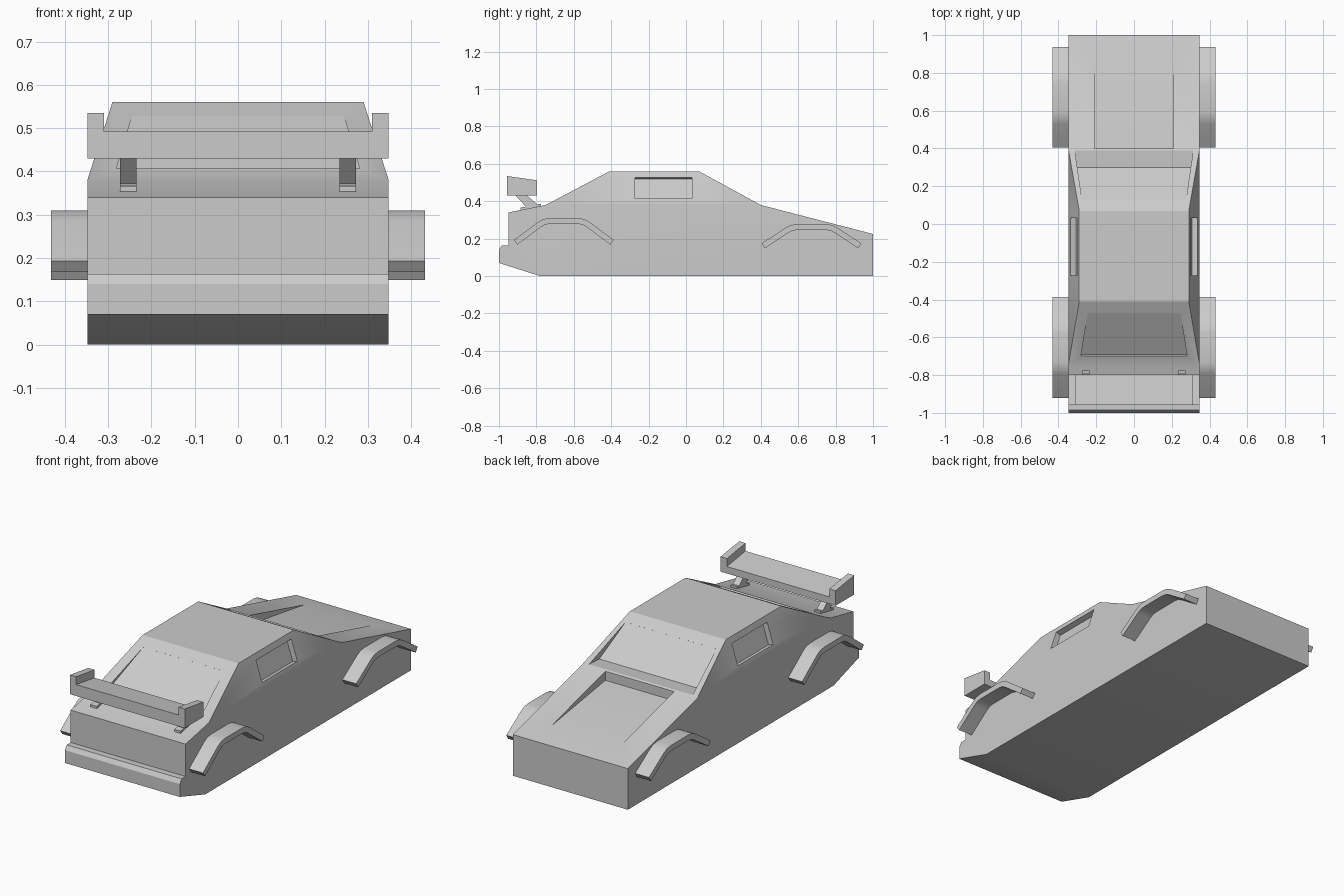
import bpy
import bmesh
import math
from mathutils import Matrix, Vector

if "Cube" in bpy.data.objects:
    bpy.data.objects.remove(bpy.data.objects["Cube"])

grey = bpy.data.materials.new("plain_grey")
grey.use_nodes = True
grey.diffuse_color = (0.6, 0.6, 0.6, 1)
grey.node_tree.nodes["Principled BSDF"].inputs["Base Color"].default_value = grey.diffuse_color


def finish(name, bm):
    bmesh.ops.recalc_face_normals(bm, faces=bm.faces)
    mesh = bpy.data.meshes.new(name)
    bm.to_mesh(mesh)
    bm.free()
    mesh.materials.append(grey)
    ob = bpy.data.objects.new(name, mesh)
    bpy.context.collection.objects.link(ob)
    return ob


def prism(name, profile, span, crease=None):
    """Side profile of (y, z) points; span(z) gives the two x limits."""
    bm = bmesh.new()
    sides = [[bm.verts.new((span(z)[i], y, z)) for y, z in profile] for i in (0, 1)]
    a, b = sides
    for i in range(len(profile)):
        j = (i + 1) % len(profile)
        bm.faces.new((a[i], a[j], b[j], b[i]))
    for side in sides:
        if crease is None:
            bm.faces.new(side)
        else:
            bm.faces.new([v for v in side if v.co.z >= crease - 1e-5])
            bm.faces.new([v for v in side if v.co.z <= crease + 1e-5])
    return finish(name, bm)


def even(half):
    return lambda z: (-half, half)


def select(ob):
    bpy.ops.object.select_all(action="DESELECT")
    ob.select_set(True)
    bpy.context.view_layer.objects.active = ob


def smooth(ob, degrees=25):
    select(ob)
    bpy.ops.object.shade_smooth_by_angle(angle=math.radians(degrees))


def carve(ob, cutter):
    cutter.hide_render = True
    mod = ob.modifiers.new("recess", "BOOLEAN")
    mod.operation = "DIFFERENCE"
    mod.solver = "EXACT"
    mod.object = cutter
    select(ob)
    bpy.ops.object.modifier_apply(modifier=mod.name)
    bpy.data.objects.remove(cutter)


# Body: wedge profile, straight sides leaning inward above the shoulder
SHOULDER, HALF, LEAN = 0.38, 0.348, 0.322


def body_span(z):
    half = HALF - LEAN * max(0, z - SHOULDER)
    return -half, half


body = prism("body", [
    (-0.78, 0), (-1, 0.07), (-1, 0.14), (-0.985, 0.163), (-0.95, 0.163),
    (-0.95, 0.34), (-0.75, SHOULDER), (-0.41, 0.56), (0.07, 0.56),
    (0.4, SHOULDER), (1, 0.225), (1, 0)], body_span, SHOULDER)

# Sloping recesses: long panel, and the two sloped windows
carve(body, prism("panel_recess", [
    (0.4, 0.45), (0.4, 0.33), (0.87, 0.2586), (0.9, 0.4)], even(0.208)))


def window_span(z):
    half = 0.315 - 0.27 * (z - SHOULDER)
    return -half, half


def slim_span(z):
    half = 0.28 - 0.3 * (z - 0.41)
    return -half, half


carve(body, prism("wide_window_recess", [
    (0.13, 0.527), (0.3, 0.38), (0.39, 0.3855), (0.43, 0.46), (0.17, 0.6)], window_span))
carve(body, prism("slim_window_recess", [
    (-0.47, 0.528), (-0.69, 0.385), (-0.7, 0.4065), (-0.73, 0.47), (-0.5, 0.59)], slim_span))

# Side window recesses, square to the leaning sides
for s in (-1, 1):
    bm = bmesh.new()
    mid = 0.471
    place = (Matrix.Translation((s * (HALF - LEAN * (mid - SHOULDER)), -0.12, mid))
             @ Matrix.Rotation(-s * math.atan(LEAN), 4, "Y")
             @ Matrix.Diagonal((0.06, 0.305, 0.118, 1)))
    bmesh.ops.create_cube(bm, size=1, matrix=place)
    carve(body, finish("side_window_recess", bm))
smooth(body)


# Wheel arch strips: a thick band following a flattened arch
def arch_profile(y0, y1, low, top, thick=0.031):
    rise = top - low
    half = [(0, 0), (0.125, 0.8), (0.155, 0.95), (0.19, 1)]
    path = [Vector((y0 + d, low + rise * h)) for d, h in half]
    path += [Vector((y1 - d, low + rise * h)) for d, h in reversed(half)]
    inner = []
    for i, p in enumerate(path):
        d1 = (p - path[max(i - 1, 0)]).normalized()
        d2 = (path[min(i + 1, len(path) - 1)] - p).normalized()
        t = (d1 + d2).normalized()
        inner.append(p + Vector((t.y, -t.x)) * thick)
    return [tuple(p) for p in path + inner[::-1]]


for side, s in (("left", 1), ("right", -1)):
    for end, args in (("front", (-0.92, -0.387, 0.193, 0.31)),
                      ("back", (0.405, 0.937, 0.175, 0.278))):
        strip = prism(f"{end}_{side}_wheel_arch", arch_profile(*args),
                      lambda z: (s * 0.34, s * 0.432))
        smooth(strip, 32)

# Wing on two slanted struts with feet, closed by end plates
prism("wing", [(-0.957, 0.43), (-0.957, 0.492), (-0.797, 0.468), (-0.797, 0.43)], even(0.33))
for side, s in (("left", 1), ("right", -1)):
    prism(f"{side}_wing_end_plate", [
        (-0.957, 0.43), (-0.957, 0.535), (-0.797, 0.512), (-0.797, 0.43)],
        lambda z: (s * 0.31, s * HALF))
    prism(f"{side}_wing_strut", [
        (-0.915, 0.435), (-0.855, 0.435), (-0.785, 0.375), (-0.85, 0.365)],
        lambda z: (s * 0.235, s * 0.272))
    prism(f"{side}_strut_foot", [
        (-0.885, 0.35), (-0.885, 0.366), (-0.775, 0.387), (-0.775, 0.371)],
        lambda z: (s * 0.235, s * 0.272))
